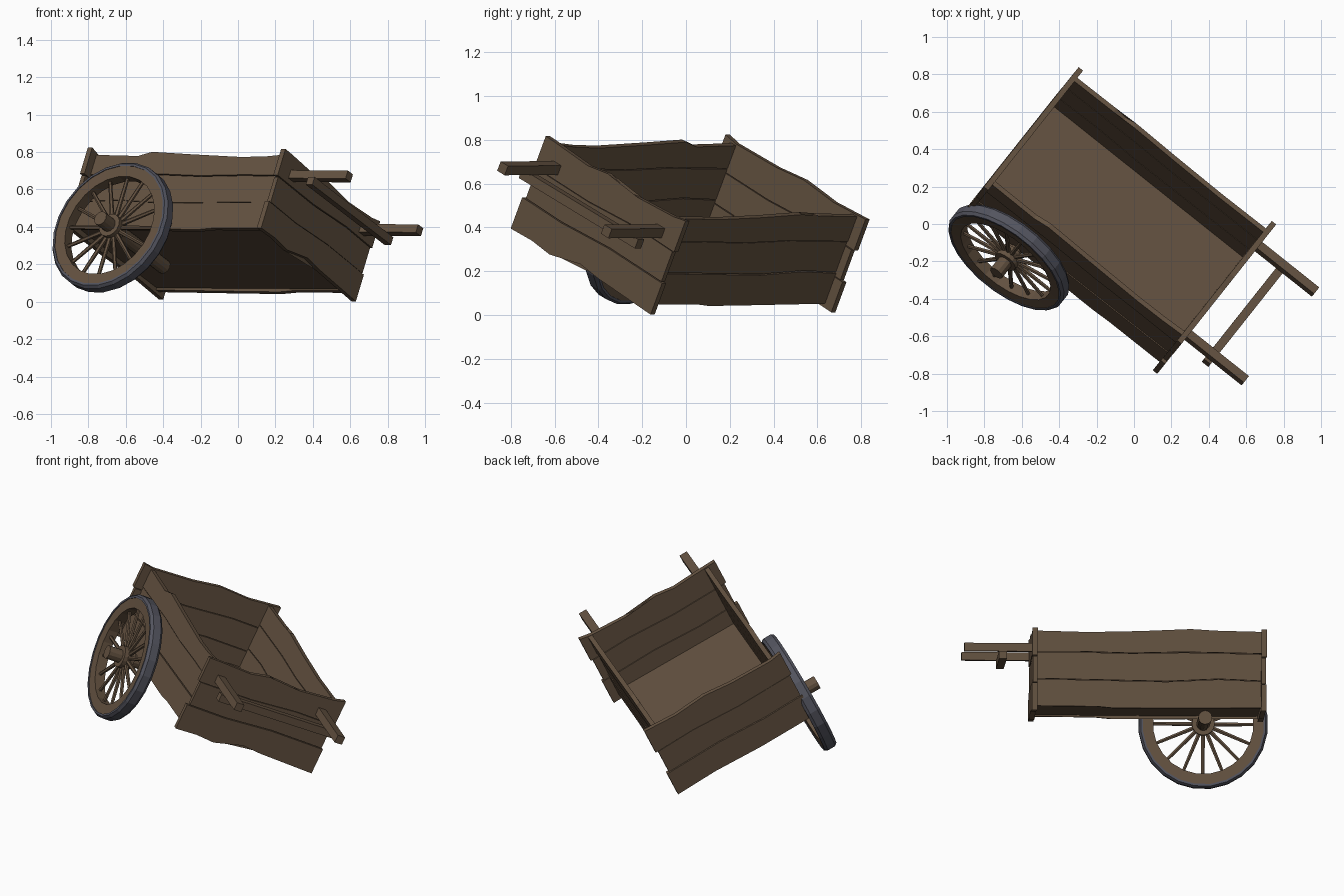
import bpy, bmesh, math
from mathutils import Vector, Matrix

if "Cube" in bpy.data.objects:
    bpy.data.objects.remove(bpy.data.objects["Cube"])

# Resting pose of the tipped cart: length, width and height directions
L = Vector((0.782, -0.623, -0.005)).normalized()
W = Vector((0.56, 0.71, -0.43))
W = (W - L * W.dot(L)).normalized()
N = L.cross(W)
POSE = Matrix((L, W, N)).transposed().to_4x4()
POSE.translation = (-0.085, 0.02, 0.415)


def material(name, color):
    m = bpy.data.materials.new(name)
    m.diffuse_color = (*color, 1)
    m.use_nodes = True
    m.node_tree.nodes["Principled BSDF"].inputs["Base Color"].default_value = m.diffuse_color
    return m


WOOD = material("brown wood", (0.127, 0.084, 0.052))
IRON = material("grey iron", (0.088, 0.09, 0.115))


def finish(name, bm, mat):
    bmesh.ops.recalc_face_normals(bm, faces=bm.faces)
    mesh = bpy.data.meshes.new(name)
    bm.to_mesh(mesh)
    bm.free()
    mesh.materials.append(mat)
    ob = bpy.data.objects.new(name, mesh)
    bpy.context.collection.objects.link(ob)
    ob.matrix_world = POSE
    return ob


def box(name, lo, hi, mat=WOOD):
    bm = bmesh.new()
    lo, hi = Vector(lo), Vector(hi)
    bmesh.ops.create_cube(bm, size=1, matrix=Matrix.Translation((lo + hi) / 2)
                          @ Matrix.Diagonal((*(hi - lo), 1)))
    return finish(name, bm, mat)


def plank(name, lower, upper, place, inner, outer):
    """Board with ragged long edges, extruded between two depths."""
    outline = lower + upper[::-1]
    bm = bmesh.new()
    a = [bm.verts.new(place(u, inner, z)) for u, z in outline]
    b = [bm.verts.new(place(u, outer, z)) for u, z in outline]
    n = len(outline)
    bm.faces.new(a)
    bm.faces.new(b[::-1])
    for i in range(n):
        j = (i + 1) % n
        bm.faces.new((a[i], b[i], b[j], a[j]))
    bmesh.ops.triangulate(bm, faces=[f for f in bm.faces if len(f.verts) > 4])
    finish(name, bm, WOOD)


def boarded_wall(name, edges, ends, place, inner, outer):
    """Three stacked planks; edges are the ragged lines from bottom to top."""
    for i in range(3):
        u0, u1 = ends[i]
        def trim(line, shift):
            return [(u0, line[0][1] + shift)] + [(u, z + shift) for u, z in line[1:-1]] \
                + [(u1, line[-1][1] + shift)]
        step = 0.004 * (i % 2)
        plank(f"{name}_plank_{i + 1}", trim(edges[i], 0.002 if i else 0),
              trim(edges[i + 1], -0.002 if i < 2 else 0), place, inner, outer - step)


def along(sign):      # side walls run along the cart
    return lambda u, d, z: (u, sign * d, z)


def across(sign):     # end walls run across the cart
    return lambda u, d, z: (sign * d, u, z)


# Side walls
seam_low = [(-0.65, -0.06), (-0.4, -0.05), (-0.1, -0.066), (0.3, -0.06), (0.65, -0.055)]
seam_high = [(-0.65, 0.098), (-0.2, 0.104), (0.1, 0.095), (0.4, 0.102), (0.65, 0.1)]
base = [(-0.65, -0.215), (-0.1, -0.22), (0.2, -0.222), (0.3, -0.213), (0.65, -0.212)]
far_top = [(-0.65, 0.225), (-0.38, 0.23), (-0.31, 0.213), (-0.24, 0.238),
           (0.05, 0.224), (0.35, 0.216), (0.65, 0.222)]
near_top = [(-0.65, 0.215), (-0.36, 0.21), (-0.27, 0.235), (0.0, 0.222),
            (0.35, 0.208), (0.52, 0.213), (0.65, 0.225)]
side_ends = [(-0.65, 0.65)] * 3
boarded_wall("far_side", [base, seam_low, seam_high, far_top], side_ends, along(1), 0.375, 0.402)
boarded_wall("wheel_side", [base, seam_low, seam_high, near_top], side_ends, along(-1), 0.375, 0.402)

# End walls, wider than the box
end_seam_low = [(-0.45, -0.075), (-0.2, -0.083), (0.1, -0.07), (0.45, -0.08)]
end_seam_high = [(-0.45, 0.078), (-0.1, 0.07), (0.2, 0.084), (0.45, 0.075)]
front_base = [(-0.45, -0.235), (-0.32, -0.232), (-0.2, -0.245), (-0.02, -0.208),
              (0.1, -0.222), (0.45, -0.24)]
front_top = [(-0.45, 0.235), (-0.38, 0.232), (-0.17, 0.218), (-0.05, 0.235),
             (0.07, 0.2), (0.16, 0.212), (0.38, 0.222), (0.45, 0.235)]
back_base = [(-0.45, -0.23), (-0.1, -0.235), (0.2, -0.225), (0.45, -0.235)]
back_top = [(-0.45, 0.235), (-0.38, 0.222), (-0.12, 0.226), (0.05, 0.243),
            (0.25, 0.225), (0.45, 0.235)]
boarded_wall("front_end", [front_base, end_seam_low, end_seam_high, front_top],
             [(-0.455, 0.45), (-0.437, 0.44), (-0.45, 0.452)], across(1), 0.645, 0.675)
boarded_wall("back_end", [back_base, end_seam_low, end_seam_high, back_top],
             [(-0.45, 0.452), (-0.44, 0.437), (-0.452, 0.452)], across(-1), 0.645, 0.675)

# Floor
box("floor", (-0.65, -0.38, -0.203), (0.65, 0.38, -0.18))

# Pull handles and the bar beneath them
for side, s in (("far", 1), ("near", -1)):
    box(f"{side}_handle", (0.67, s * 0.335 - 0.024, 0.105), (1.065, s * 0.335 + 0.024, 0.152))
box("handle_crossbar", (0.82, -0.375, 0.06), (0.865, 0.375, 0.105))

# Wheel
HUB = Vector((-0.333, -0.46, -0.242))


def ring(name, profile, mat, steps=24):
    """Closed (radius, offset) profile turned around the axle."""
    bm = bmesh.new()
    loops = []
    for k in range(steps):
        t = 2 * math.pi * (k + 0.5) / steps
        loops.append([bm.verts.new(HUB + Vector((r * math.cos(t), y, r * math.sin(t))))
                      for r, y in profile])
    n = len(profile)
    for k in range(steps):
        p, q = loops[k], loops[(k + 1) % steps]
        for i in range(n):
            j = (i + 1) % n
            bm.faces.new((p[i], p[j], q[j], q[i]))
    finish(name, bm, mat)


def rod(name, radius, y0, y1, sides):
    bm = bmesh.new()
    mid = HUB + Vector((0, (y0 + y1) / 2, 0))
    bmesh.ops.create_cone(bm, cap_ends=True, segments=sides, radius1=radius, radius2=radius,
                          depth=y1 - y0, matrix=Matrix.Translation(mid) @ Matrix.Rotation(math.pi / 2, 4, 'X'))
    finish(name, bm, WOOD)


ring("tyre", [(0.35, -0.04), (0.362, -0.04), (0.374, -0.024), (0.374, 0.024),
              (0.362, 0.04), (0.35, 0.04)], IRON)
ring("wheel_rim", [(0.29, -0.032), (0.354, -0.036), (0.354, 0.036), (0.29, 0.032)], WOOD)
rod("hub", 0.066, -0.035, 0.035, 16)
rod("axle", 0.04, -0.12, 0.49, 12)

# Spokes
bm = bmesh.new()
for k in range(16):
    turn = Matrix.Translation(HUB) @ Matrix.Rotation(2 * math.pi * k / 16, 4, 'Y')
    bmesh.ops.create_cone(bm, cap_ends=True, segments=6, radius1=0.013, radius2=0.01,
                          depth=0.25, matrix=turn @ Matrix.Translation((0, 0, 0.175)))
finish("spokes", bm, WOOD)
